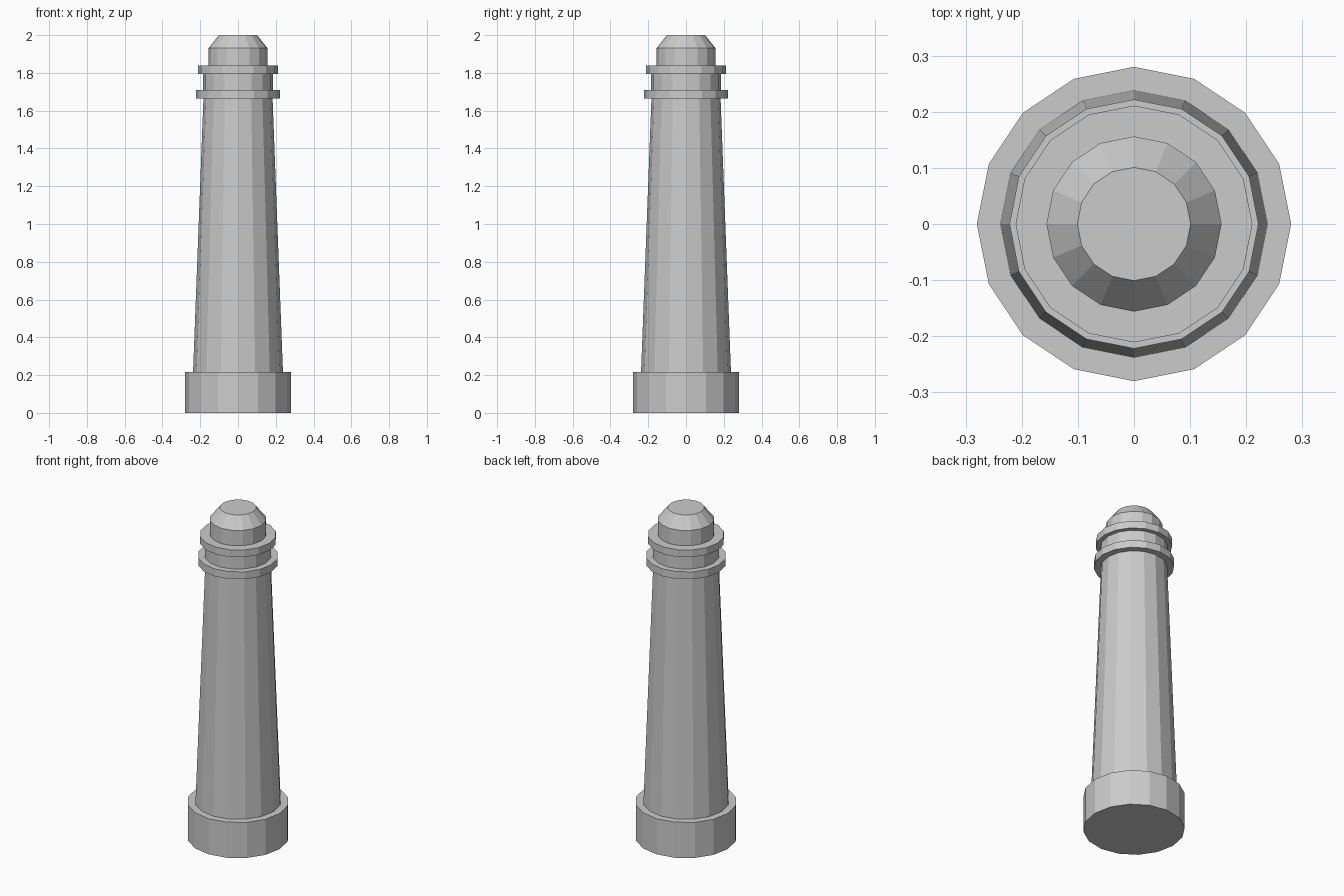
import bpy

if "Cube" in bpy.data.objects:
    bpy.data.objects.remove(bpy.data.objects["Cube"])

SIDES = 16


def tier(name, r_bottom, r_top, z_bottom, z_top):
    """Flat-shaded 16-sided drum or frustum between two heights."""
    bpy.ops.mesh.primitive_cone_add(
        vertices=SIDES, radius1=r_bottom, radius2=r_top,
        depth=z_top - z_bottom, location=(0, 0, (z_bottom + z_top) / 2))
    obj = bpy.context.object
    obj.name = name
    obj.data.name = name
    return obj


# Foundation and tapering tower
tier("base", 0.28, 0.28, 0.0, 0.216)
tier("tower_shaft", 0.238, 0.183, 0.216, 1.665)

# Lower gallery, watch room and upper gallery
tier("lower_gallery", 0.222, 0.222, 1.665, 1.71)
tier("watch_room", 0.185, 0.185, 1.71, 1.794)
tier("upper_gallery", 0.211, 0.211, 1.794, 1.838)

# Lantern room and truncated roof
tier("lantern_room", 0.156, 0.156, 1.838, 1.931)
tier("roof", 0.156, 0.101, 1.931, 2.0)
